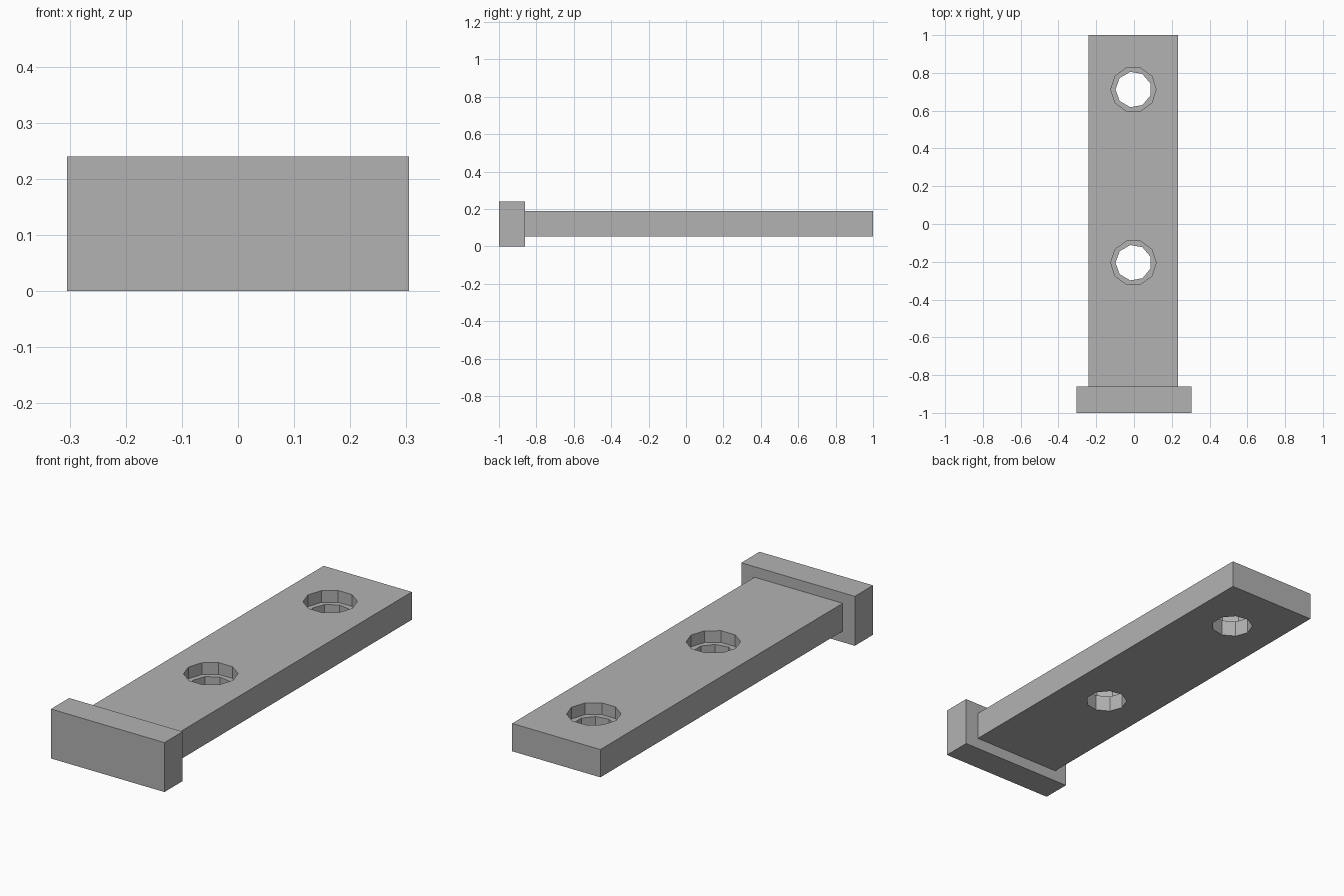
import bpy
import math

# Remove the default object
default = bpy.data.objects.get("Cube")
if default:
    bpy.data.objects.remove(default, do_unlink=True)

# Single grey material
GREY = (0.448, 0.448, 0.448, 1.0)
grey = bpy.data.materials.new("plain grey")
grey.use_nodes = True
grey.diffuse_color = GREY
grey.node_tree.nodes["Principled BSDF"].inputs["Base Color"].default_value = GREY


def box(name, low, high):
    """Axis-aligned block between two corners."""
    centre = [(a + b) / 2 for a, b in zip(low, high)]
    bpy.ops.mesh.primitive_cube_add(size=1, location=centre)
    obj = bpy.context.object
    obj.name = name
    obj.scale = [b - a for a, b in zip(low, high)]
    bpy.ops.object.transform_apply(location=False, rotation=False, scale=True)
    obj.data.materials.append(grey)
    return obj


def drill(target, x, y, sides, radius, bottom, top):
    """Cut a faceted vertical hole into the target."""
    bpy.ops.mesh.primitive_cylinder_add(
        vertices=sides, radius=radius, depth=top - bottom,
        location=(x, y, (top + bottom) / 2), rotation=(0, 0, math.pi / 2))
    cutter = bpy.context.object
    cutter.name = "hole_cutter"
    cutter.hide_render = True
    cutter.data.materials.append(grey)
    mod = target.modifiers.new("hole", "BOOLEAN")
    mod.operation = "DIFFERENCE"
    mod.solver = "EXACT"
    mod.object = cutter
    bpy.context.view_layer.objects.active = target
    bpy.ops.object.modifier_apply(modifier=mod.name)
    bpy.data.objects.remove(cutter, do_unlink=True)


# End flange and the long bar behind it
CENTRE_X = -0.003
box("end_flange", (-0.305, -1, 0), (0.305, -0.86, 0.24))
bar = box("bar", (CENTRE_X - 0.237, -0.87, 0.054), (CENTRE_X + 0.237, 1, 0.189))

# Two stepped screw holes: wide recess above, narrower bore through
for y in (-0.205, 0.712):
    drill(bar, CENTRE_X, y, 10, 0.12, 0.132, 0.3)
    drill(bar, CENTRE_X, y, 9, 0.095, 0, 0.25)
